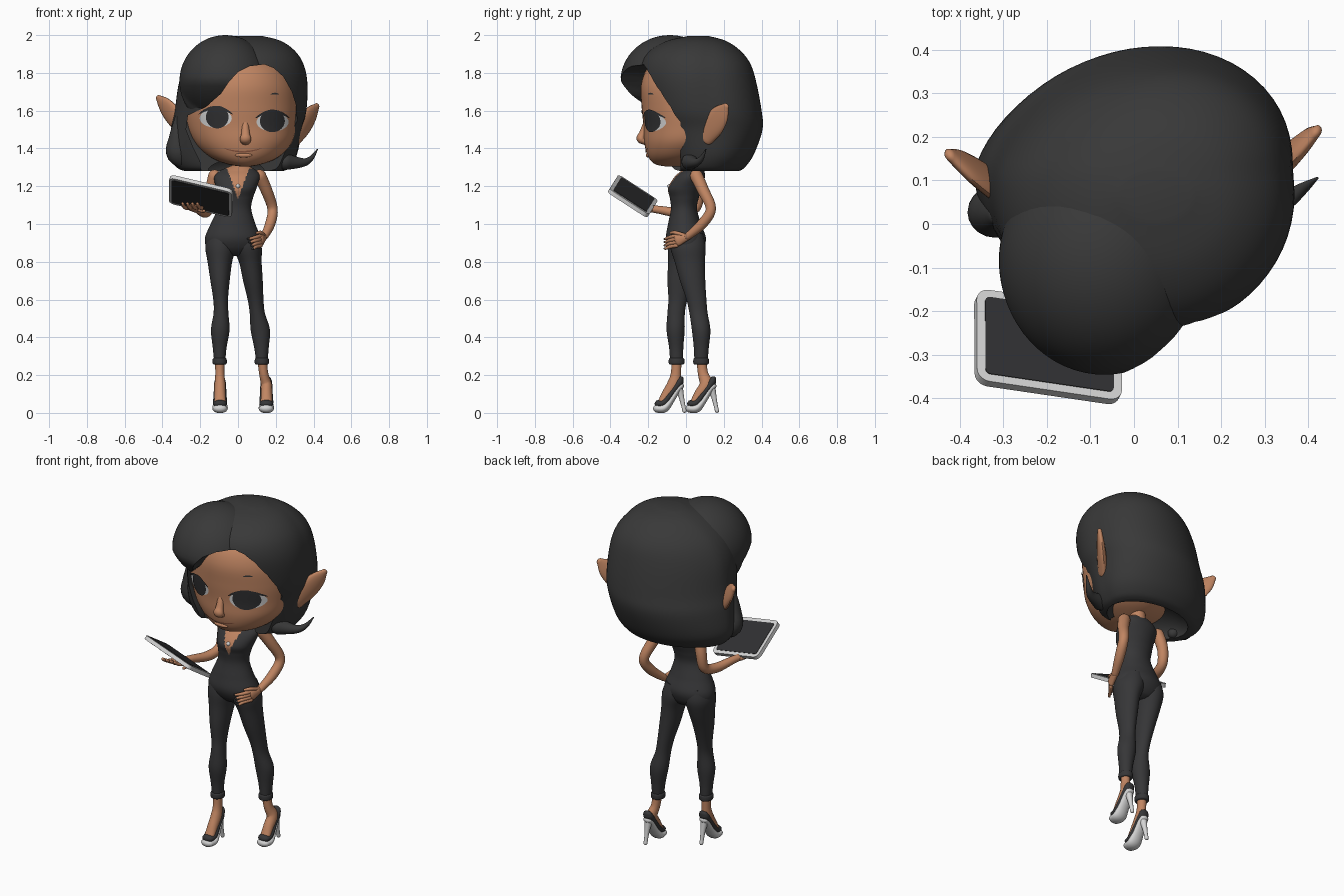
import bpy, bmesh, math
from mathutils import Vector, Matrix
from mathutils.bvhtree import BVHTree

if "Cube" in bpy.data.objects:
    bpy.data.objects.remove(bpy.data.objects["Cube"])


def material(name, rgb):
    m = bpy.data.materials.new(name)
    m.diffuse_color = (*rgb, 1)
    m.use_nodes = True
    m.node_tree.nodes["Principled BSDF"].inputs["Base Color"].default_value = m.diffuse_color
    return m


DARK = material("charcoal cloth", (0.037, 0.037, 0.039))
HAIR = material("charcoal hair", (0.04, 0.04, 0.04))
SKIN = material("tan skin", (0.53, 0.235, 0.122))
LIP = material("brown lip", (0.28, 0.10, 0.055))
LIGHT = material("light grey", (0.66, 0.66, 0.66))
EYE = material("dark eye", (0.03, 0.03, 0.032))


def finish(name, bm, *mats):
    bmesh.ops.recalc_face_normals(bm, faces=bm.faces[:])
    me = bpy.data.meshes.new(name)
    bm.to_mesh(me)
    bm.free()
    ob = bpy.data.objects.new(name, me)
    bpy.context.collection.objects.link(ob)
    for m in mats:
        me.materials.append(m)
    smooth(ob)
    return ob


def smooth(ob, angle=40):
    bpy.ops.object.select_all(action='DESELECT')
    ob.select_set(True)
    bpy.context.view_layer.objects.active = ob
    bpy.ops.object.shade_smooth_by_angle(angle=math.radians(angle))


def sweep(name, pts, mat, n=20, sub=5, level=False, ref=(1, 0, 0)):
    """Smooth tube through (x, y, z, ra[, rb]); level keeps the rings horizontal."""
    P = [Vector(p if len(p) == 5 else (*p, p[3])) for p in pts]
    S = []
    for i in range(len(P) - 1):
        a, b, c, d = P[max(i - 1, 0)], P[i], P[i + 1], P[min(i + 2, len(P) - 1)]
        for k in range(sub):
            t = k / sub
            S.append((b * 2 + (c - a) * t + (a * 2 - b * 5 + c * 4 - d) * t ** 2
                      + (b * 3 - a - c * 3 + d) * t ** 3) * 0.5)
    S.append(P[-1])
    rings = []
    for i, s in enumerate(S):
        t = (S[min(i + 1, len(S) - 1)] - S[max(i - 1, 0)])[:3]
        t = Vector((0, 0, 1)) if level else Vector(t).normalized()
        u = Vector(ref)
        u = (u - t * u.dot(t)).normalized()
        rings.append((Vector(s[:3]), t, u, t.cross(u), max(s[3], .001), max(s[4], .001)))
    if not level:   # rounded ends
        def cap(r, sign):
            c, t, u, v, ra, rb = r
            return [(c + t * sign * min(ra, rb) * math.sin(q), t, u, v, ra * math.cos(q), rb * math.cos(q))
                    for q in (0.5, 1.0, 1.4)]
        rings = cap(rings[0], -1)[::-1] + rings + cap(rings[-1], 1)
    bm = bmesh.new()
    V = [[bm.verts.new(c + u * ra * math.cos(j * math.tau / n) + v * rb * math.sin(j * math.tau / n))
          for j in range(n)] for c, t, u, v, ra, rb in rings]
    for A, B in zip(V, V[1:]):
        for j in range(n):
            bm.faces.new((A[j], A[(j + 1) % n], B[(j + 1) % n], B[j]))
    bm.faces.new(V[0])
    bm.faces.new(V[-1])
    return finish(name, bm, mat)


def loft(name, rows, mat, n=48, sub=5):
    """Stack of ellipses given as (z, x0, x1, y0, y1)."""
    return sweep(name, [((a + b) / 2, (c + d) / 2, z, (b - a) / 2, (d - c) / 2)
                        for z, a, b, c, d in rows], mat, n, sub, True)


def ball(name, c, r, mat, seg=32):
    bm = bmesh.new()
    bmesh.ops.create_uvsphere(bm, u_segments=seg, v_segments=seg // 2, radius=1)
    m = Matrix.Translation(c) @ Matrix.Diagonal((*r, 1))
    bmesh.ops.transform(bm, matrix=m, verts=bm.verts[:])
    return finish(name, bm, mat)


def cut(ob, cutter):
    mod = ob.modifiers.new("cut", 'BOOLEAN')
    mod.operation, mod.solver, mod.object = 'DIFFERENCE', 'EXACT', cutter
    bpy.context.view_layer.objects.active = ob
    bpy.ops.object.modifier_apply(modifier=mod.name)
    smooth(ob)


# Head
head = loft("head", [(1.305, .01, .07, -.11, 0), (1.315, -.05, .12, -.16, .05), (1.34, -.12, .19, -.19, .12),
                     (1.38, -.18, .245, -.21, .18), (1.44, -.235, .29, -.222, .24), (1.52, -.272, .308, -.225, .28),
                     (1.62, -.285, .315, -.235, .3), (1.74, -.26, .3, -.238, .3), (1.84, -.2, .24, -.19, .25),
                     (1.91, -.08, .12, -.06, .12)], SKIN)
sweep("nose", [(.038, -.208, 1.54, .018, .016), (.04, -.228, 1.48, .022, .02), (.04, -.238, 1.452, .03, .024),
               (.04, -.22, 1.435, .026, .016)], SKIN)
ball("lower_lip", (.03, -.201, 1.364), (.045, .012, .012), SKIN)
sweep("neck", [(.015, .05, 1.25, .045), (.02, .05, 1.4, .04)], SKIN)

# Painted face details, draped on the head
bmh = bmesh.new()
bmh.from_mesh(head.data)
tree = BVHTree.FromBMesh(bmh)


def decal(name, cx, cz, rx, rz, lift, mat, bend=0):
    bm = bmesh.new()
    grid = []
    for i in range(7):
        row = []
        for j in range(36):
            u, w = [f(j * math.tau / 36) * max(i, .05) / 6 for f in (math.cos, math.sin)]
            x, z = cx + rx * u, cz + rz * w + bend * u * u
            hit = tree.ray_cast(Vector((x, -1, z)), Vector((0, 1, 0)))[0]
            row.append(bm.verts.new((x, (hit.y if hit else -.05) - lift, z)))
        grid.append(row)
    for A, B in zip(grid, grid[1:]):
        for j in range(36):
            bm.faces.new((A[j], A[j - 1], B[j - 1], B[j]))
    bm.faces.new(grid[0])
    return finish(name, bm, mat)


for side, cx, ix, cz, r in (("left", -.118, -.11, 1.56, .06), ("right", .183, .182, 1.54, .066)):
    decal(side + "_eye_white", cx, cz, .085, .05, .003, LIGHT)
    decal(side + "_iris", ix, cz + .006, r, .06, .006, EYE)
    decal(side + "_lashes", cx, cz + .056, .09, .009, .008, EYE, -.035)
decal("right_brow", .195, 1.69, .022, .005, .004, HAIR, -.004)
decal("mouth", .025, 1.383, .1, .004, .004, LIP, .018)

# Ears
for name, base, tip in (("left_ear", (-.28, .06, 1.5), (-.422, .158, 1.668)),
                        ("right_ear", (.3, .10, 1.455), (.418, .212, 1.625))):
    b, t = Vector(base), Vector(tip)
    s = 1 if b.x > 0 else -1
    sweep(name, [(*b, .05, .026), (*b.lerp(t, .4), .064, .024), (*b.lerp(t, .75), .052, .019),
                 (*t, .018, .012)], SKIN, ref=(s * .3, .6, -.7))

# Hair: main bob and swept fringe, with the face opening and underside cut away
bob = loft("hair_bob", [(1.28, -.28, .24, -.08, .28), (1.3, -.325, .275, -.11, .312), (1.37, -.365, .31, -.13, .36),
                        (1.5, -.355, .335, -.18, .405), (1.6, -.335, .362, -.22, .4), (1.75, -.312, .367, -.25, .372),
                        (1.85, -.27, .345, -.24, .34), (1.92, -.205, .298, -.19, .285), (1.97, -.12, .225, -.1, .21),
                        (1.995, -.03, .13, .01, .12)], HAIR, 64)
for v in bob.data.vertices:     # fuller at the back right
    v.co.x += .22 * max(0, v.co.y - .12)
fringe = ball("hair_fringe", (-.068, -.085, 1.755), (.242, .262, .245), HAIR, seg=64)
for v in fringe.data.vertices:  # lower fringe hugs the face
    if v.co.y < -.085:
        v.co.y += min(.6 * max(0, 1.76 - v.co.z), .6 * (-.085 - v.co.y))
outline = [(.14, 1.845), (.06, 1.835), (-.0, 1.805), (-.05, 1.75), (-.09, 1.69), (-.17, 1.62), (-.265, 1.575),
           (-.275, 1.5), (-.235, 1.4), (-.2, 1.33), (-.18, 1.1), (.22, 1.1), (.24, 1.33), (.285, 1.42),
           (.312, 1.52), (.31, 1.62), (.285, 1.7), (.24, 1.78), (.19, 1.825)]
bm = bmesh.new()
front = bm.faces.new([bm.verts.new((x, -1, z)) for x, z in outline])
ext = bmesh.ops.extrude_face_region(bm, geom=[front])
bmesh.ops.translate(bm, vec=(0, .97, 0), verts=[v for v in ext["geom"] if isinstance(v, bmesh.types.BMVert)])
opening = finish("face_opening_cutter", bm)
hollow = ball("hair_hollow_cutter", (-.01, .1, 1.27), (.25, .165, .12), HAIR)
cut(bob, opening)
cut(bob, hollow)
cut(fringe, opening)
for c in (opening, hollow):
    bpy.data.objects.remove(c)
sweep("left_hair_lock", [(-.31, .02, 1.56, .025), (-.32, .02, 1.46, .045), (-.31, .03, 1.375, .068, .06),
                         (-.24, .04, 1.31, .03)], HAIR)
sweep("right_hair_flick", [(.25, .02, 1.33, .045), (.34, .05, 1.325, .024), (.385, .08, 1.345, .014),
                           (.42, .105, 1.395, .003)], HAIR, ref=(0, 1, 0))

# Jumpsuit torso, with the neckline in skin
torso = loft("torso", [(.83, -.07, .04, -.03, .05), (.845, -.13, .085, -.06, .075), (.88, -.168, .118, -.09, .097),
                       (.93, -.174, .12, -.106, .105), (1.0, -.145, .092, -.095, .08), (1.08, -.11, .07, -.08, .058),
                       (1.14, -.112, .08, -.086, .068), (1.19, -.118, .098, -.095, .085),
                       (1.25, -.125, .115, -.06, .1), (1.285, -.09, .095, -.02, .095),
                       (1.31, -.03, .05, .01, .08)], DARK, 96, 10)
torso.data.materials.append(SKIN)
for f in torso.data.polygons:
    c = f.center
    f.material_index = int(c.z > 1.295 or (c.y < .03 and c.z > 1.13 + 2.8 * abs(c.x)))
ball("pendant", (0, -.088, 1.2), (.012, .012, .012), LIGHT, seg=12)

# Legs, feet and heeled shoes
legs = {
    "left": [(-.088, 0, .95, .07, .085), (-.092, 0, .88, .081, .096), (-.096, -.01, .8, .065, .085),
             (-.095, -.03, .7, .051, .068), (-.092, -.043, .6, .039, .05), (-.09, -.052, .53, .039, .046),
             (-.094, -.055, .44, .049, .048), (-.097, -.052, .35, .037, .038), (-.097, -.05, .29, .031, .035)],
    "right": [(.035, .005, .95, .065, .085), (.047, .01, .88, .078, .094), (.065, .02, .8, .06, .08),
              (.079, .035, .7, .052, .067), (.093, .055, .6, .042, .053), (.102, .066, .53, .04, .048),
              (.118, .08, .44, .051, .049), (.124, .081, .35, .039, .04), (.126, .08, .29, .032, .036)]}
for side, x, s in (("left", -.095, -.06), ("right", .15, .112)):
    pts = legs[side]
    ax, ay = pts[-1][:2]
    sweep(side + "_trouser_leg", pts, DARK, 32, level=True)
    sweep(side + "_cuff", [(ax, ay, .29, .032, .036), (ax, ay, .284, .037, .041), (ax, ay, .262, .037, .041),
                           (ax, ay, .256, .03, .034)], DARK, 32, level=True)
    sweep(side + "_foot", [(ax, ay, .3, .026), (ax * .6 + x * .4, ay * .7 + s * .3, .21, .024, .027),
                           (x, s - .005, .15, .029, .035), (x, s - .04, .1, .029, .028),
                           (x, s - .07, .058, .03, .019)], SKIN)
    sweep(side + "_shoe_upper", [(x, s - .086, .048, .034, .02), (x, s - .055, .056, .037, .022),
                                 (x, s - .02, .1, .034, .018), (x, s + .022, .158, .031, .022),
                                 (x, s + .032, .178, .026, .016)], DARK)
    sweep(side + "_shoe_sole", [(x, s - .092, .023, .037, .022), (x, s - .055, .026, .041, .024),
                                (x, s - .02, .066, .034, .018), (x, s + .015, .122, .029, .016),
                                (x, s + .033, .142, .025, .016)], LIGHT)
    sweep(side + "_shoe_heel", [(x, s + .02, .14, .024), (x, s + .034, .09, .015), (x, s + .045, .04, .011),
                                (x, s + .052, .011, .011)], LIGHT)

# Right arm with the hand on the hip
sweep("right_arm", [(.115, .055, 1.255, .034), (.15, .09, 1.18, .031), (.183, .132, 1.08, .027),
                    (.17, .085, 1.0, .027), (.14, .01, .935, .02)], SKIN)
sweep("right_palm", [(.138, .005, .932, .02, .016), (.122, -.045, .915, .033, .016)], SKIN, ref=(0, 0, 1))
for i in range(4):
    z = .937 - i * .017
    tip = (.058 + i * .008, -.108, z - .016)
    sweep(f"right_finger_{i + 1}", [(.12, -.05, z, .011), (.097, -.083, z - .006, .01), (*tip, .007)],
          SKIN, 10, 3, ref=(0, 0, 1))
    ball(f"right_nail_{i + 1}", Vector(tip) + Vector((-.004, -.004, 0)), (.008, .007, .006), DARK, 10)
sweep("right_thumb", [(.135, -.01, .94, .011), (.12, -.06, .955, .01), (.1, -.08, .952, .007)],
      SKIN, 10, 3, ref=(0, 0, 1))

# Left arm raised under the tablet
sweep("left_arm", [(-.125, .05, 1.255, .033), (-.145, .065, 1.17, .03), (-.155, .05, 1.085, .027),
                   (-.175, -.03, 1.06, .027), (-.21, -.14, 1.075, .021), (-.225, -.18, 1.08, .019)], SKIN)
sweep("left_palm", [(-.225, -.18, 1.078, .025, .017), (-.245, -.235, 1.09, .036, .016)], SKIN)
for i in range(4):
    x = -.285 + i * .026
    sweep(f"left_finger_{i + 1}", [(x + .015, -.23, 1.085, .011), (x, -.26, 1.09, .01),
                                   (x - .008, -.285, 1.108, .008)], SKIN, 10, 3)
sweep("left_thumb", [(-.215, -.19, 1.08, .012), (-.185, -.225, 1.068, .01), (-.18, -.25, 1.07, .008)], SKIN, 10, 3)

# Tablet: light case with dark panels front and back
ex = Vector((.34, -.05, -.08)).normalized()
ez = ex.cross(Vector((.03, .2, -.14))).normalized()
tilt = Matrix.Translation((-.197, -.282, 1.147)) @ Matrix((ex, ez.cross(ex), ez)).transposed().to_4x4()


def slab(name, size, z, radius, mat):
    bm = bmesh.new()
    bmesh.ops.create_cube(bm, size=1)
    bmesh.ops.transform(bm, matrix=Matrix.Diagonal((*size, 1)), verts=bm.verts[:])
    edges = [e for e in bm.edges if abs(e.verts[0].co.z - e.verts[1].co.z) > size[2] / 2]
    bmesh.ops.bevel(bm, geom=edges, offset=radius, segments=5, profile=.5, affect='EDGES')
    bmesh.ops.transform(bm, matrix=tilt @ Matrix.Translation((0, 0, z)), verts=bm.verts[:])
    return finish(name, bm, mat)


slab("tablet_case", (.345, .25, .022), 0, .03, LIGHT)
slab("tablet_screen", (.305, .21, .004), .011, .012, EYE)
slab("tablet_back_panel", (.315, .22, .004), -.011, .012, EYE)
